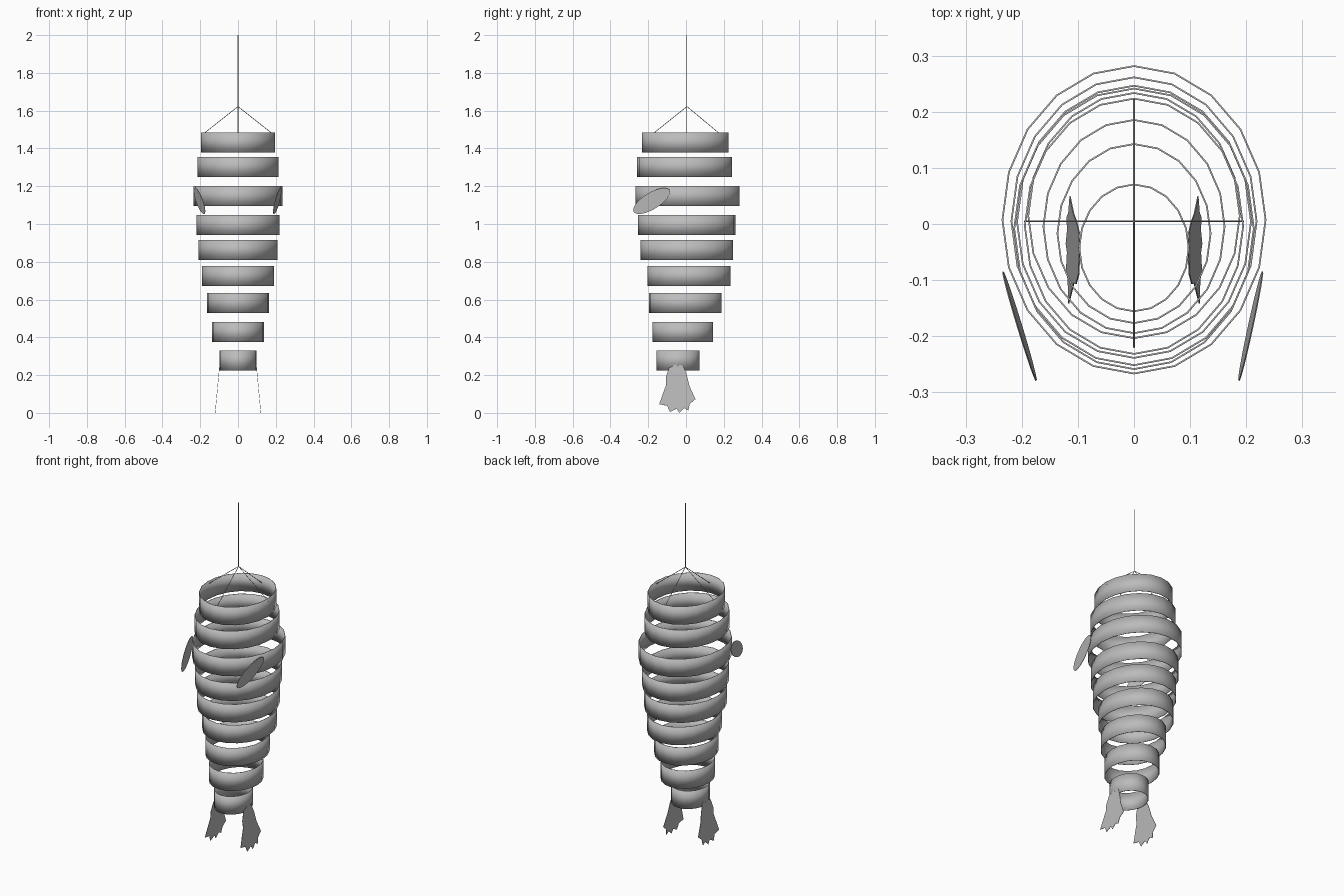
import bpy, bmesh, math
from mathutils import Vector

if "Cube" in bpy.data.objects:
    bpy.data.objects.remove(bpy.data.objects["Cube"])

grey = bpy.data.materials.new("plain grey")
grey.use_nodes = True
grey.diffuse_color = (0.5, 0.5, 0.5, 1)
grey.node_tree.nodes["Principled BSDF"].inputs["Base Color"].default_value = (0.5, 0.5, 0.5, 1)


def finish(name, bm, thickness=0):
    """Turn a bmesh into a named object, optionally thickened like card."""
    mesh = bpy.data.meshes.new(name)
    bm.to_mesh(mesh)
    bm.free()
    mesh.materials.append(grey)
    ob = bpy.data.objects.new(name, mesh)
    bpy.context.collection.objects.link(ob)
    if thickness:
        mod = ob.modifiers.new("card thickness", "SOLIDIFY")
        mod.thickness = thickness
        mod.offset = -1
    bpy.ops.object.select_all(action="DESELECT")
    ob.select_set(True)
    bpy.context.view_layer.objects.active = ob
    return ob


def band(name, top, half_width, front, back, height=0.106, sides=20):
    """Open oval hoop."""
    bm = bmesh.new()
    mid, depth = (front + back) / 2, (back - front) / 2
    rows = []
    for z in (top - height, top):
        angles = [math.tau * i / sides for i in range(sides)]
        rows.append([bm.verts.new((half_width * math.cos(a), mid + depth * math.sin(a), z))
                     for a in angles])
    low, high = rows
    for i in range(sides):
        j = (i + 1) % sides
        bm.faces.new((low[i], low[j], high[j], high[i]))
    finish(name, bm, 0.003)
    bpy.ops.object.shade_smooth_by_angle(angle=math.radians(30))


def sheet(name, points):
    """Flat card shape from its outline."""
    bm = bmesh.new()
    bm.faces.new([bm.verts.new(p) for p in points])
    ob = finish(name, bm, 0.002)
    ob.modifiers[0].offset = 0


def string(name, start, end, radius=0.0016):
    a, b = Vector(start), Vector(end)
    bm = bmesh.new()
    bmesh.ops.create_cone(bm, cap_ends=True, segments=6, radius1=radius,
                          radius2=radius, depth=(b - a).length)
    bm.transform((b - a).to_track_quat("Z", "Y").to_matrix().to_4x4())
    bmesh.ops.translate(bm, verts=bm.verts, vec=(a + b) / 2)
    finish(name, bm)


# Body hoops: top height, half width, front, back
hoops = [(1.485, 0.196, -0.233, 0.225), (1.355, 0.215, -0.260, 0.243),
         (1.200, 0.236, -0.268, 0.283), (1.047, 0.220, -0.253, 0.263),
         (0.915, 0.210, -0.240, 0.248), (0.777, 0.190, -0.205, 0.235),
         (0.636, 0.163, -0.196, 0.187), (0.481, 0.138, -0.178, 0.144),
         (0.331, 0.099, -0.157, 0.072)]
for n, hoop in enumerate(hoops, 1):
    band(f"body_hoop_{n}", *hoop)

# Hanging strings
apex = (0, 0.005, 1.622)
string("hanging_string", apex, (0, 0.005, 2.0))
for name, end in {"left": (0.195, 0.005, 1.468), "right": (-0.195, 0.005, 1.468),
                  "front": (0, -0.22, 1.442), "back": (0, 0.222, 1.442)}.items():
    string(f"{name}_bridle_string", apex, end)

# Oval side fins, slanting down and towards the front
tilt = math.radians(31.5)
for name, sign, centre, slope in (("left", 1, 0.208, 0.225), ("right", -1, 0.204, 0.314)):
    points = []
    for i in range(24):
        a = math.tau * i / 24
        u, v = 0.111 * math.cos(a), 0.044 * math.sin(a)
        y = u * math.cos(tilt) - v * math.sin(tilt)
        z = u * math.sin(tilt) + v * math.cos(tilt)
        points.append((sign * (centre + slope * y + 0.08 * (z - y * 0.6)), y - 0.182, z + 1.122))
    sheet(f"{name}_side_fin", points)

# Ragged tail fins, splayed outwards: outline as (y, z)
tail = [(-0.07, 0.25), (-0.05, 0.262), (-0.015, 0.25), (0.005, 0.2), (0.018, 0.145),
        (0.05, 0.075), (0.02, 0.05), (0.012, 0.015), (-0.01, 0.028), (-0.035, 0.002),
        (-0.05, 0.025), (-0.085, 0.006), (-0.1, 0.04), (-0.142, 0.048), (-0.12, 0.11),
        (-0.105, 0.15), (-0.107, 0.19), (-0.09, 0.24)]
for name, sign in (("left", 1), ("right", -1)):
    sheet(f"{name}_tail_fin", [(sign * (0.121 - 0.094 * z), y, max(z - 0.002, 0)) for y, z in tail])
